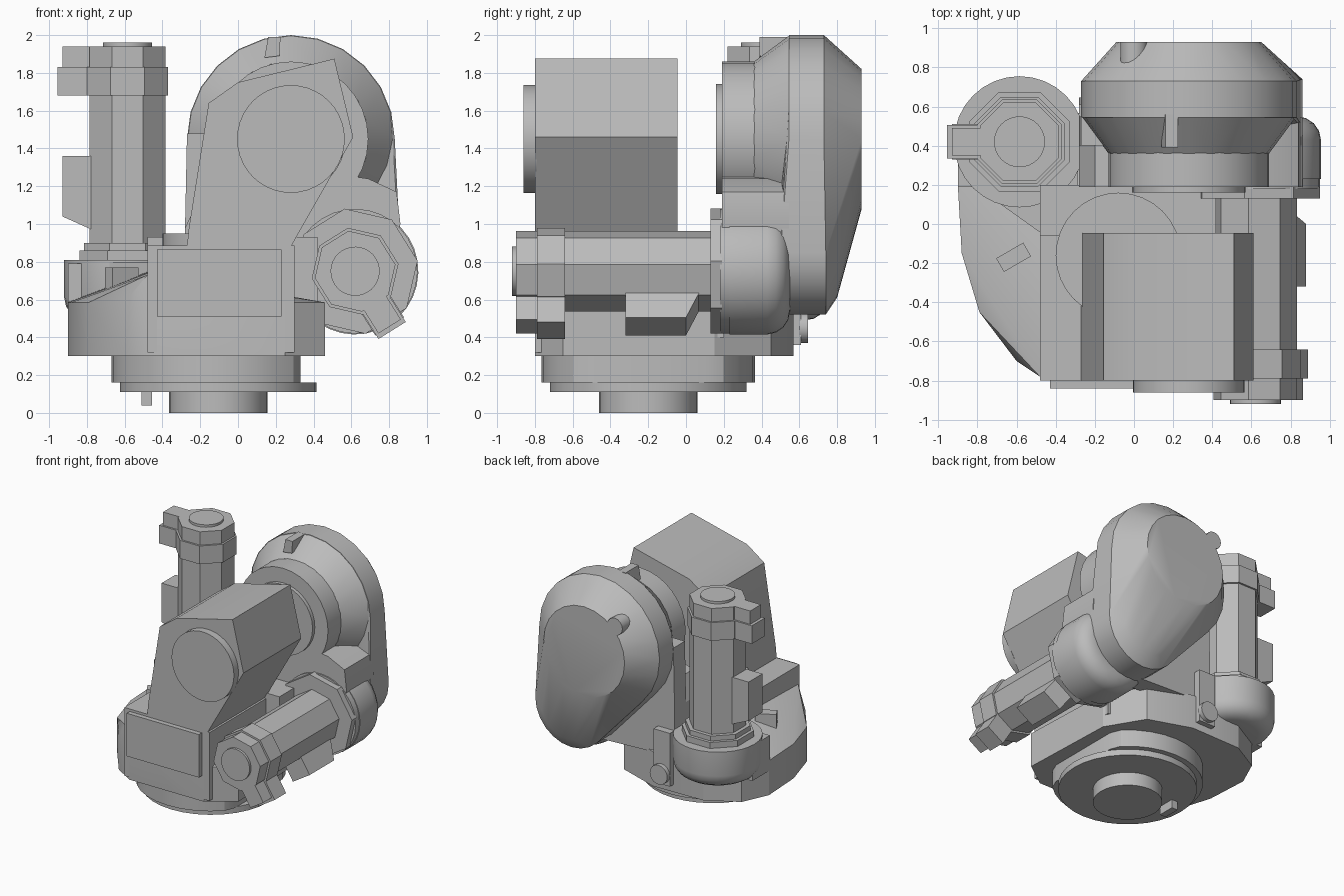
import bpy, bmesh, math
from mathutils import Matrix, Vector

cube = bpy.data.objects.get("Cube")
if cube:
    bpy.data.objects.remove(cube, do_unlink=True)

grey = bpy.data.materials.new("cast_grey")
grey.use_nodes = True
colour = (0.5, 0.5, 0.5, 1)
grey.diffuse_color = colour
grey.node_tree.nodes["Principled BSDF"].inputs["Base Color"].default_value = colour


def solid(name, points, frame=Matrix()):
    """Convex solid around a few section points."""
    bm = bmesh.new()
    for p in points:
        bm.verts.new(frame @ Vector(p))
    bmesh.ops.remove_doubles(bm, verts=bm.verts, dist=0.0005)
    bmesh.ops.convex_hull(bm, input=bm.verts)
    loose = [v for v in bm.verts if not v.link_faces]
    bmesh.ops.delete(bm, geom=loose, context='VERTS')
    bmesh.ops.dissolve_limit(bm, angle_limit=0.01, verts=bm.verts, edges=bm.edges)
    bmesh.ops.recalc_face_normals(bm, faces=bm.faces)
    mesh = bpy.data.meshes.new(name)
    bm.to_mesh(mesh)
    bm.free()
    mesh.materials.append(grey)
    ob = bpy.data.objects.new(name, mesh)
    bpy.context.collection.objects.link(ob)
    bpy.ops.object.select_all(action='DESELECT')
    ob.select_set(True)
    bpy.context.view_layer.objects.active = ob
    bpy.ops.object.shade_smooth_by_angle(angle=math.radians(25))
    return ob


def ring(c, r, h, axis='z', n=32, turn=0.0):
    """Circle of points at height h along an axis."""
    pts = []
    for i in range(n):
        a = turn + math.tau * i / n
        u, v = c[0] + r * math.cos(a), c[1] + r * math.sin(a)
        pts.append((u, v, h) if axis == 'z' else (u, h, v))
    return pts


def disc(name, c, r, a, b, axis='z', n=32, frame=Matrix()):
    return solid(name, ring(c, r, a, axis, n) + ring(c, r, b, axis, n), frame)


def box(name, x, y, z, frame=Matrix()):
    return solid(name, [(i, j, k) for i in x for j in y for k in z], frame)


def octagon(name, half, a, b, frame):
    r, t = half / math.cos(math.pi / 8), math.pi / 8
    return solid(name, ring((0, 0), r, a, n=8, turn=t) + ring((0, 0), r, b, n=8, turn=t), frame)


def plate(name, profile, a, b):
    return solid(name, [(x, y, z) for x, z in profile for y in (a, b)])


# Base: spigot, flange, clipped collar, locating pin
base = (-0.105, -0.2)
disc("base_spigot", base, 0.26, 0, 0.12)
disc("base_flange", base, 0.52, 0.11, 0.16)
collar = ring(base, 0.565, 0.16) + ring(base, 0.565, 0.31)
solid("base_collar", [(min(x, 0.33), y, z) for x, y, z in collar])
box("locating_pin", (-0.51, -0.455), (-0.24, -0.1), (0.04, 0.13))

# Turntable body with a sloping left deck
outline = [(-0.43, -0.8), (-0.6, -0.7), (-0.79, -0.45), (-0.88, -0.15), (-0.9, 0.2),
           (-0.8, 0.42), (-0.55, 0.56), (-0.1, 0.57), (0.25, 0.45), (0.43, 0.15),
           (0.46, -0.65), (0.25, -0.8)]
deck = [(-0.48, -0.78, 0.73), (-0.48, 0.15, 0.75)]
solid("turntable_body", [(x, y, z) for x, y in outline for z in (0.3, 0.585)] + deck)
box("front_housing", (-0.48, 0.3), (-0.8, -0.04), (0.32, 0.885))
box("front_cover", (-0.43, 0.23), (-0.84, -0.79), (0.51, 0.865))
box("rear_platform", (-0.48, 0.42), (-0.06, 0.2), (0.4, 0.93))
solid("platform_corner", [(x, y, z) for z in (0.5, 0.8) for x, y in
                          [(-0.47, -0.05), (-0.68, 0.1), (-0.68, 0.3), (-0.3, 0.3)]])
disc("round_boss", (-0.08, -0.16), 0.32, 0.8, 0.95)
lug = Matrix.Translation((-0.615, -0.17, 0.7)) @ Matrix.Rotation(math.radians(30), 4, 'Z')
box("deck_lug", (-0.08, 0.08), (-0.04, 0.04), (-0.1, 0.07), lug)

# Front upper block with round cover
plate("arm_block", [(-0.27, 0.88), (-0.26, 0.98), (-0.155, 1.64), (0, 1.75),
                    (0.51, 1.875), (0.61, 1.46), (0.28, 0.88)], -0.8, -0.045)
hub = (0.28, 1.45)
disc("arm_block_cover", hub, 0.285, -0.86, -0.79, 'y', 40)

# Upright behind the block
plate("upright", [(-0.28, 0.58), (-0.28, 0.98), (-0.2, 1.15), (0.28, 1.3), (0.69, 1.24),
                  (0.84, 1.17), (0.86, 1.0), (0.75, 0.58)], 0.19, 0.545)
plate("upright_back", [(-0.28, 0.58), (-0.28, 1.0), (-0.27, 1.48), (0.3, 1.48),
                       (0.5, 0.55)], 0.4, 0.55)
disc("hub_face", hub, 0.29, 0.16, 0.2, 'y')
disc("hub_drum", hub, 0.41, 0.19, 0.37, 'y')
solid("hub_cone", ring(hub, 0.41, 0.36, 'y', 24) + ring(hub, 0.55, 0.55, 'y', 24))

# Tapered rear link, wide at the hub and narrow at the motor
foot = (0.53, 0.85)
sections = [(hub, 0.55, 0.545), (hub, 0.55, 0.73), (hub, 0.37, 0.93),
            (foot, 0.33, 0.5), (foot, 0.33, 0.74), (foot, 0.24, 0.8)]
solid("rear_link", [p for c, r, h in sections for p in ring(c, r, h, 'y', 24)])
disc("rear_link_knob", (0.0, 1.73), 0.07, 0.8, 0.93, 'y', 16)
plate("top_fin", [(0.14, 1.88), (0.22, 1.89), (0.225, 1.99), (0.16, 1.99)], 0.39, 0.56)

# Bracket under the rear of the upright
box("rear_bracket", (-0.28, -0.13), (0.46, 0.61), (0.36, 0.8))
disc("rear_bracket_plug", (-0.2, 0.45), 0.08, 0.6, 0.645, 'y', 16)


def motor(prefix, origin, u, w):
    """Servo motor: w runs along the shaft, u towards the connector."""
    u, w = Vector(u), Vector(w)
    v = w.cross(u)
    f = Matrix.Translation(origin) @ Matrix((u, v, w)).transposed().to_4x4()
    bowl = []
    for i in range(5):
        a = math.pi / 2 * i / 4
        bowl += ring((0, 0), 0.21 + 0.125 * math.sin(a), 0.61 - 0.12 * math.cos(a))
    solid(prefix + "_housing", bowl + ring((0, 0), 0.335, 0.81), f)
    octagon(prefix + "_lower_plate", 0.255, 0.8, 0.86, f)
    octagon(prefix + "_upper_plate", 0.23, 0.85, 0.9, f)
    octagon(prefix + "_body", 0.2, 0.88, 1.85, f)
    octagon(prefix + "_head", 0.215, 1.68, 1.83, f)
    octagon(prefix + "_head_top", 0.2, 1.82, 1.94, f)
    disc(prefix + "_cap", (0, 0), 0.13, 1.9, 1.96, frame=f)
    box(prefix + "_connector", (0.1, 0.37), (-0.085, 0.085), (1.68, 1.83), f)
    box(prefix + "_connector_top", (0.1, 0.345), (-0.07, 0.07), (1.8, 1.94), f)
    solid(prefix + "_terminal_box", [(x, y, z) for y in (-0.09, 0.09) for x, z in
                                     [(0.1, 1.36), (0.345, 1.36), (0.345, 1.04), (0.1, 0.93)]], f)
    return f


# Vertical motor on the turntable, and lying motor beside the block
motor("vertical_motor", (-0.585, 0.42, 0), (-1, 0, 0), (0, 0, 1))
a = math.radians(-58)
f = motor("side_motor", (0.62, 1.04, 0.75), (math.cos(a), 0, math.sin(a)), (0, -1, 0))
disc("side_motor_collar", (0, 0), 0.33, 0.8, 0.86, frame=f)
octagon("side_motor_flange", 0.31, 0.85, 0.91, f)
box("vertical_motor_seat", (-0.9, -0.285), (0.19, 0.42), (0.5, 0.79))
